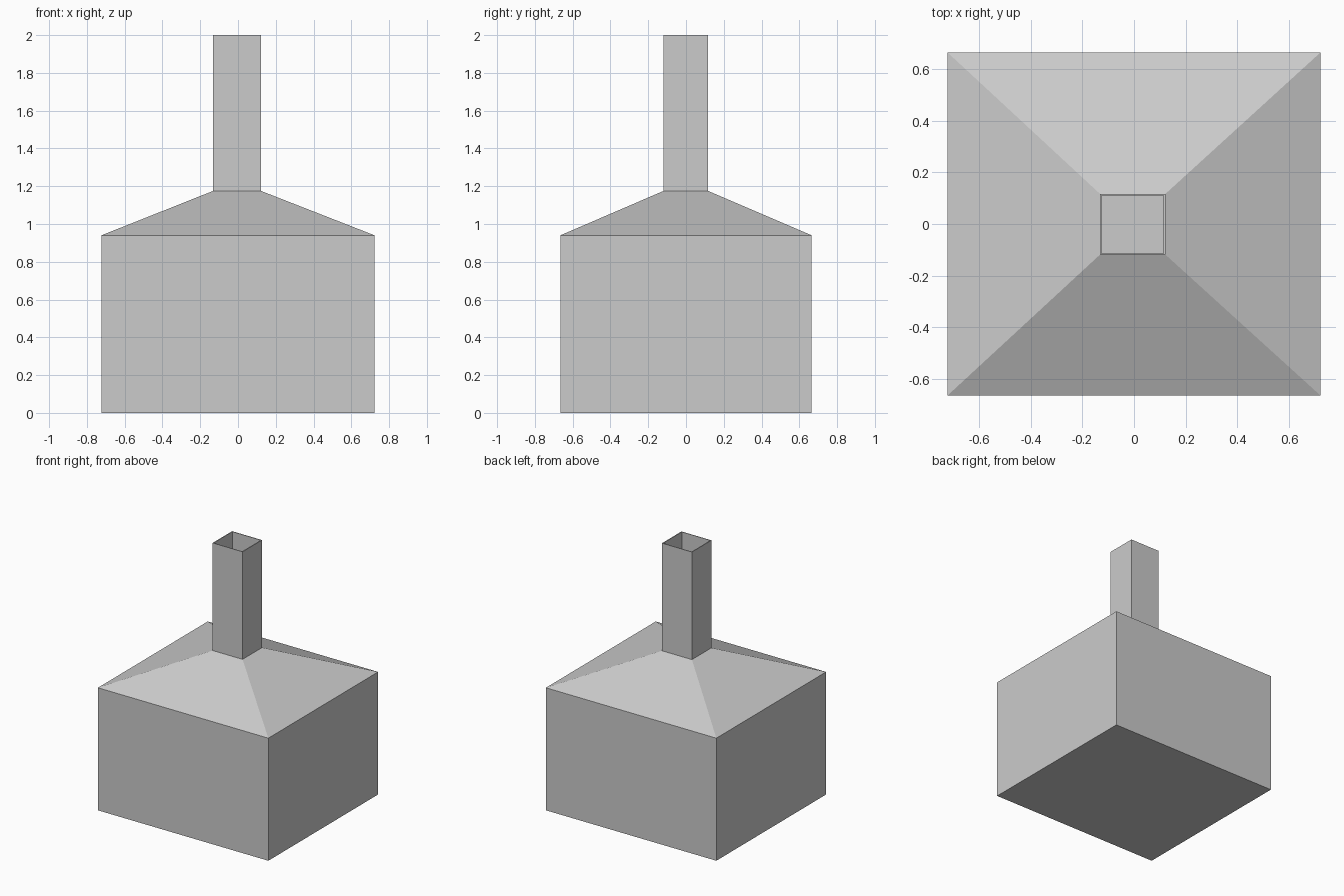
import bpy, bmesh

if "Cube" in bpy.data.objects:
    bpy.data.objects.remove(bpy.data.objects["Cube"])


def ring_stack(name, rings):
    """Join stacked rectangles (x0, x1, y0, y1, z) and cap both ends."""
    bm = bmesh.new()
    loops = []
    for x0, x1, y0, y1, z in rings:
        corners = ((x0, y0), (x1, y0), (x1, y1), (x0, y1))
        loops.append([bm.verts.new((x, y, z)) for x, y in corners])
    for a, b in zip(loops, loops[1:]):
        for i in range(4):
            j = (i + 1) % 4
            bm.faces.new((a[i], a[j], b[j], b[i]))
    bm.faces.new(loops[0][::-1])
    bm.faces.new(loops[-1])
    mesh = bpy.data.meshes.new(name)
    bm.to_mesh(mesh)
    bm.free()
    obj = bpy.data.objects.new(name, mesh)
    bpy.context.collection.objects.link(obj)
    return obj


body = (-0.723, 0.723, -0.665, 0.665)
flue = (-0.132, 0.122, -0.119, 0.117)
bore = (-0.126, 0.115, -0.114, 0.111)

# Box body, sloped shoulder, square flue and its open bore
ring_stack("hood_with_flue", [
    (*body, 0.0),
    (*body, 0.94),
    (*flue, 1.175),
    (*flue, 2.0),
    (*bore, 2.0),
    (*bore, 1.175),
])
